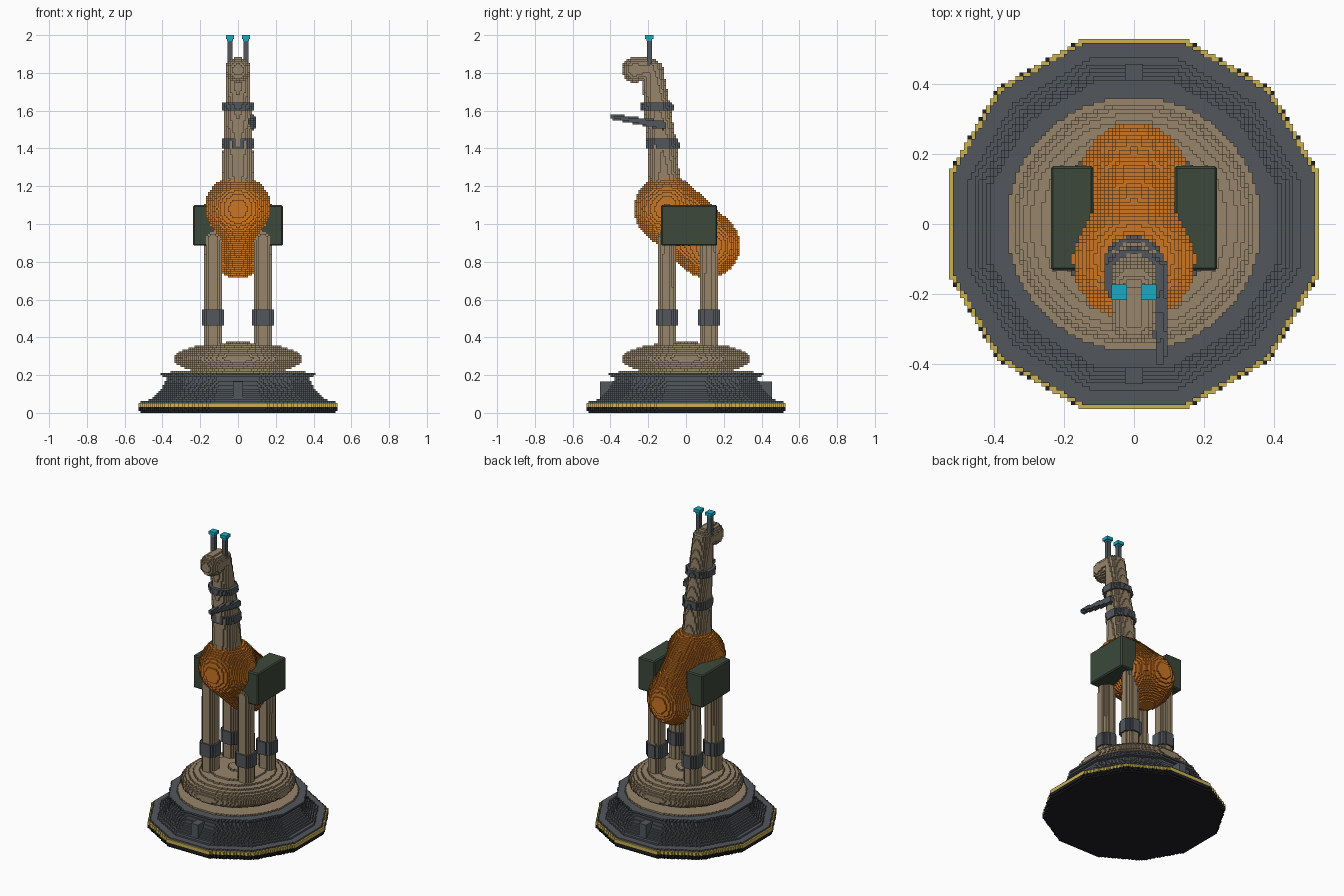
import bpy
import bmesh
from math import atan2, cos, hypot, pi, sin, floor, ceil
from mathutils import Vector

if "Cube" in bpy.data.objects:
    bpy.data.objects.remove(bpy.data.objects["Cube"], do_unlink=True)

CELL = 2 / 190


def material(name, r, g, b):
    m = bpy.data.materials.new(name)
    m.use_nodes = True
    m.diffuse_color = (r, g, b, 1)
    m.node_tree.nodes["Principled BSDF"].inputs["Base Color"].default_value = (r, g, b, 1)
    return m


GREY = material("slate grey", .085, .097, .108)
TAN = material("tan", .31, .235, .145)
ORANGE = material("orange", .6, .18, .018)
GREEN = material("dark green", .045, .066, .042)
CYAN = material("cyan", .01, .4, .55)
YELLOW = material("yellow", .6, .45, .08)
BLACK = material("black", .015, .015, .018)


def add_object(name, mesh, mat):
    mesh.materials.append(mat)
    ob = bpy.data.objects.new(name, mesh)
    bpy.context.collection.objects.link(ob)
    return ob


def blocks(name, mat, low, high, inside):
    """Fill the box low..high with small cubes where inside(x, y, z) holds; keep the outer faces."""
    spans = [range(floor(a / CELL) - 1, ceil(b / CELL) + 1) for a, b in zip(low, high)]
    filled = {(i, j, k) for i in spans[0] for j in spans[1] for k in spans[2]
              if inside((i + .5) * CELL, (j + .5) * CELL, (k + .5) * CELL)}
    index, faces = {}, []
    for cell in filled:
        for axis in range(3):
            u, v = (axis + 1) % 3, (axis + 2) % 3
            for side in (0, 1):
                near = list(cell)
                near[axis] += 2 * side - 1
                if tuple(near) in filled:
                    continue
                face = []
                for du, dv in ((0, 0), (1, 0), (1, 1), (0, 1)):
                    corner = list(cell)
                    corner[axis] += side
                    corner[u] += du
                    corner[v] += dv
                    face.append(index.setdefault(tuple(corner), len(index)))
                faces.append(face if side else face[::-1])
    mesh = bpy.data.meshes.new(name)
    mesh.from_pydata([Vector(c) * CELL for c in index], [], faces)
    return add_object(name, mesh, mat)


def lerp_profile(profile, z):
    for (z0, r0), (z1, r1) in zip(profile, profile[1:]):
        if z0 <= z <= z1:
            return r0 + (r1 - r0) * (z - z0) / (z1 - z0)
    return -1


def twelve_sided(x, y):
    """Distance from the axis measured square to the nearest of twelve sides."""
    a = (atan2(y, x) + pi / 12) % (pi / 6) - pi / 12
    return hypot(x, y) * cos(a)


def turned(name, mat, profile, distance=hypot):
    r = max(p[1] for p in profile) * 1.05
    return blocks(name, mat, (-r, -r, profile[0][0]), (r, r, profile[-1][0]),
                  lambda x, y, z: distance(x, y) <= lerp_profile(profile, z))


def rod(name, mat, a, b, ra, rb, widen=lambda t: 1):
    """Round-ended tapered rod; widen(t) squeezes it sideways."""
    a, b = Vector(a), Vector(b)
    axis, r = b - a, max(ra, rb)
    low = [min(p, q) - r for p, q in zip(a, b)]
    high = [max(p, q) + r for p, q in zip(a, b)]

    def inside(x, y, z):
        p = Vector((x, y, z))
        t = min(1, max(0, (p - a).dot(axis) / axis.length_squared))
        d = p - (a + axis * t)
        d.x *= widen(t)
        return d.length <= ra + (rb - ra) * t
    return blocks(name, mat, low, high, inside)


def column(name, mat, a, b, ra, rb):
    """Flat-ended upright column that may lean."""
    def inside(x, y, z):
        t = (z - a[2]) / (b[2] - a[2])
        if not 0 <= t <= 1:
            return False
        cx, cy = a[0] + (b[0] - a[0]) * t, a[1] + (b[1] - a[1]) * t
        return hypot(x - cx, y - cy) <= ra + (rb - ra) * t
    r = max(ra, rb)
    return blocks(name, mat, [min(p, q) - r for p, q in zip(a, b)],
                  [max(p, q) + r for p, q in zip(a, b)], inside)


def box(name, mat, low, high, bevel=0.0):
    bm = bmesh.new()
    bmesh.ops.create_cube(bm, size=1)
    for v in bm.verts:
        v.co = [(l + h) / 2 + c * (h - l) for l, h, c in zip(low, high, v.co)]
    mesh = bpy.data.meshes.new(name)
    bm.to_mesh(mesh)
    bm.free()
    ob = add_object(name, mesh, mat)
    if bevel:
        mod = ob.modifiers.new("bevel", "BEVEL")
        mod.width = bevel
        mod.segments = 1
    return ob


# Twelve-sided plinth: foot, trim, flared skirt with a top rim, inlaid disc
turned("plinth_foot", BLACK, [(0, .515), (.02, .53), (.032, .53)], twelve_sided)
turned("plinth_trim", YELLOW, [(.032, .528), (.053, .528)], twelve_sided)
turned("plinth_skirt", GREY, [(.053, .518), (.063, .516), (.064, .475), (.09, .44), (.12, .41),
                              (.16, .385), (.185, .38), (.195, .405), (.211, .41)], twelve_sided)
turned("plinth_disc", TAN, [(.19, .362), (.221, .362)])
for side, end in ((-1, "front"), (1, "back")):
    y = sorted((side * .38, side * .455))
    box("plinth_rib_" + end, GREY, (-.026, y[0], .07), (.026, y[1], .165))

# Rounded mound under the legs
blocks("mound", TAN, (-.35, -.35, .19), (.35, .35, .38),
       lambda x, y, z: hypot(hypot(x, y) / .342, (z - .287) / .088) <= 1)

# Legs with ankle bands
for x, side in ((.13, "left"), (-.13, "right")):
    for y, end in ((-.103, "front"), (.119, "back")):
        rod(f"{end}_{side}_leg", TAN, (x, y, .35), (x, y, .92), .049, .047)
        column(f"{end}_{side}_ankle_band", GREY, (x, y, .46), (x, y, .55), .06, .06)

# Sloping body, pinched at the waist
rod("body", ORANGE, (0, -.1, 1.08), (0, .115, .885), .176, .173,
    lambda t: 1 + .1 * t + .2 * sin(pi * t))

# Side packs
for s, side in ((1, "left"), (-1, "right")):
    x = sorted((s * .115, s * .237))
    box(side + "_pack", GREEN, (x[0], -.132, .885), (x[1], .165, 1.1), .007)

# Neck, collars and head
column("lower_neck", TAN, (0, -.108, 1.15), (0, -.13, 1.45), .087, .077)
column("upper_neck", TAN, (0, -.13, 1.45), (0, -.182, 1.85), .077, .058)
column("lower_collar", GREY, (0, -.123, 1.4), (0, -.126, 1.45), .088, .088)
column("upper_collar", GREY, (0, -.151, 1.6), (0, -.156, 1.645), .086, .086)
rod("head", TAN, (0, -.273, 1.817), (0, -.192, 1.822), .067, .06)

# Arm reaching forward from the left of the neck
rod("neck_arm", GREY, (.076, -.125, 1.523), (.074, -.388, 1.567), .024, .015)

# Horns with lit tips
for s, side in ((1, "left"), (-1, "right")):
    x, y = s * .042, -.194
    box(side + "_horn", GREY, (x - .013, y - .013, 1.82), (x + .013, y + .013, 1.975))
    box(side + "_horn_tip_base", CYAN, (x - .015, y - .015, 1.968), (x + .015, y + .015, 1.98))
    box(side + "_horn_tip", CYAN, (x - .022, y - .022, 1.979), (x + .022, y + .022, 2))
